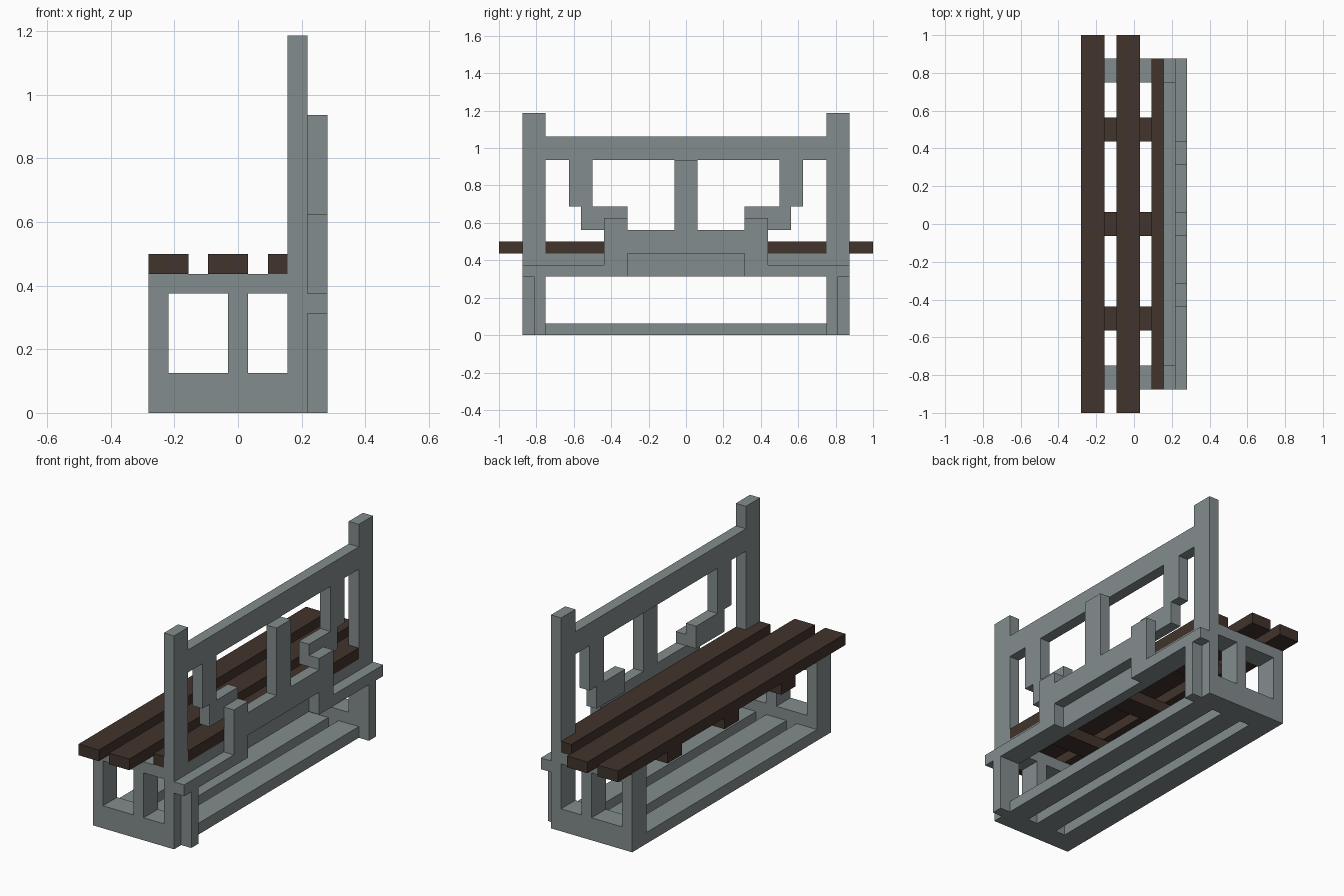
import bpy, bmesh

if "Cube" in bpy.data.objects:
    bpy.data.objects.remove(bpy.data.objects["Cube"])

U = 0.0625          # block size of the model
X0 = -0.28125       # front edge of the bench


def material(name, rgb):
    m = bpy.data.materials.new(name)
    m.diffuse_color = (*rgb, 1)
    m.use_nodes = True
    m.node_tree.nodes["Principled BSDF"].inputs["Base Color"].default_value = m.diffuse_color
    return m


stone = material("grey stone", (0.225, 0.262, 0.266))
wood = material("dark wood", (0.053, 0.033, 0.025))


def part(name, mat, *boxes):
    """Object made of boxes (x0, x1, y0, y1, z0, z1) in blocks; x counts from the front edge."""
    bm = bmesh.new()
    for x0, x1, y0, y1, z0, z1 in boxes:
        for v in bmesh.ops.create_cube(bm, size=1)["verts"]:
            v.co.x = X0 + U * (x1 if v.co.x > 0 else x0)
            v.co.y = U * (y1 if v.co.y > 0 else y0)
            v.co.z = U * (z1 if v.co.z > 0 else z0)
    mesh = bpy.data.meshes.new(name)
    bm.to_mesh(mesh)
    bm.free()
    mesh.materials.append(mat)
    ob = bpy.data.objects.new(name, mesh)
    bpy.context.collection.objects.link(ob)
    return ob


def mirrored(name, mat, *boxes):
    """Same as part, with a copy on the other end of the bench."""
    part(name + "_right", mat, *boxes)
    part(name + "_left", mat, *[(a, b, -d, -c, e, f) for a, b, c, d, e, f in boxes])


# seat slats; the rear one sits between the back posts
for i, x in enumerate((0, 3)):
    part(f"seat_slat_{i + 1}", wood, (x, x + 2, -16, 16, 7, 8))
part("seat_slat_3", wood, (6, 7, -14, 14, 7, 8), (7, 8, -12, 12, 7, 8))

# cross battens under the seat
for i, y in enumerate((-8, 0, 8)):
    part(f"seat_batten_{i + 1}", wood, (0, 7, y - 1, y + 1, 6, 7))

# end frames: base, front leg, middle leg, seat rail
mirrored("end_base", stone, (0, 7, 12, 14, 0, 2))
mirrored("front_leg", stone, (0, 1, 12, 14, 2, 6))
mirrored("middle_leg", stone, (4, 5, 12, 14, 2, 6))
mirrored("end_rail", stone, (0, 7, 12, 14, 6, 7))
mirrored("back_post", stone, (7, 8, 12, 14, 0, 19))
mirrored("rear_strut", stone, (8, 9, 12, 13, 0, 5))

# long floor bars joining the end frames
for i, x in enumerate((0, 3, 6)):
    part(f"floor_bar_{i + 1}", stone, (x, x + 2, -12, 12, 0, 1))

# backrest: top rail, lower rail, stepped brackets
part("back_top_rail", stone, (7, 8, -12, 12, 15, 17))
part("back_lower_rail", stone, (7, 8, -12, 12, 5, 7))
mirrored("back_bracket", stone, (7, 8, 8, 10, 11, 15), (7, 8, 5, 9, 9, 11))

# rear layer: side ledges, short posts, cross beam and centre post
mirrored("rear_ledge", stone, (8, 9, 7, 14, 5, 6))
mirrored("rear_short_post", stone, (8, 9, 5, 7, 5, 10))
part("rear_beam", stone, (8, 9, -5, 5, 7, 9))
part("centre_post", stone, (8, 9, -1, 1, 9, 15))
